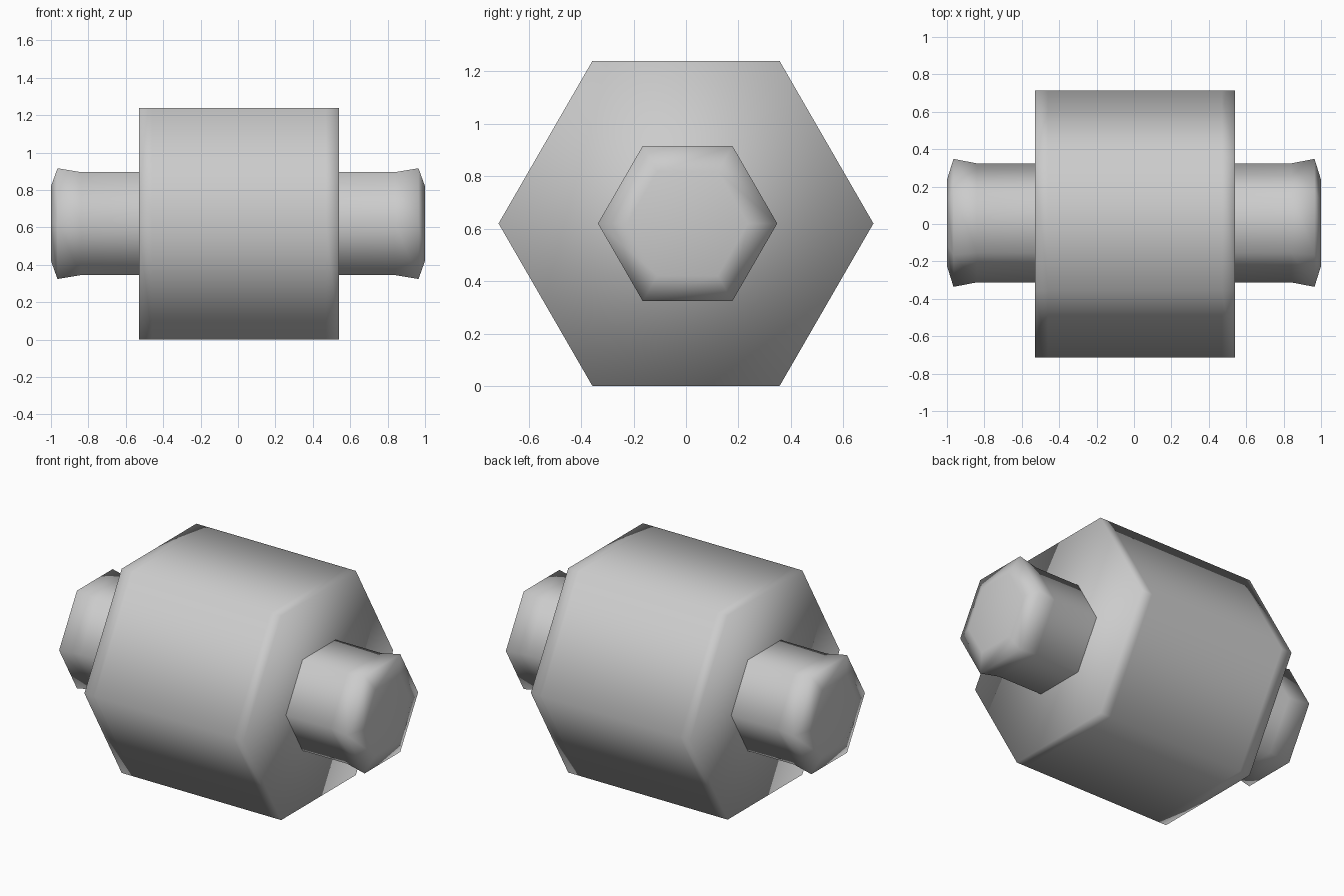
import bpy, bmesh
from math import sin, cos, pi

if "Cube" in bpy.data.objects:
    bpy.data.objects.remove(bpy.data.objects["Cube"], do_unlink=True)

SIDES = 6
CENTRE_Z = 0.62

grey = bpy.data.materials.new("plain grey")
grey.use_nodes = True
colour = (0.6, 0.6, 0.6, 1)
grey.diffuse_color = colour
grey.node_tree.nodes["Principled BSDF"].inputs["Base Color"].default_value = colour


def hex_bar(name, profile, y=0.0):
    """Six-sided bar along x from (x, radius) stations, capped and smooth."""
    bm = bmesh.new()
    rings = [[bm.verts.new((x, y + r * cos(2 * pi * i / SIDES),
                            CENTRE_Z + r * sin(2 * pi * i / SIDES)))
              for i in range(SIDES)] for x, r in profile]
    for a, b in zip(rings, rings[1:]):
        for i in range(SIDES):
            j = (i + 1) % SIDES
            bm.faces.new((a[i], a[j], b[j], b[i]))
    bm.faces.new(rings[0])
    bm.faces.new(rings[-1])
    bmesh.ops.recalc_face_normals(bm, faces=bm.faces)
    for f in bm.faces:
        f.smooth = True
    mesh = bpy.data.meshes.new(name)
    bm.to_mesh(mesh)
    bm.free()
    mesh.materials.append(grey)
    obj = bpy.data.objects.new(name, mesh)
    bpy.context.collection.objects.link(obj)
    return obj


# Wide drum with support loops near its rims
hex_bar("drum", [(-0.53, 0.715), (-0.46, 0.715), (0.47, 0.715), (0.54, 0.715)])

# Axle with flared, chamfered ends
half = [(0.84, 0.318), (0.965, 0.342), (1.0, 0.23)]
hex_bar("axle", [(-x, r) for x, r in reversed(half)] + half, y=0.006)
